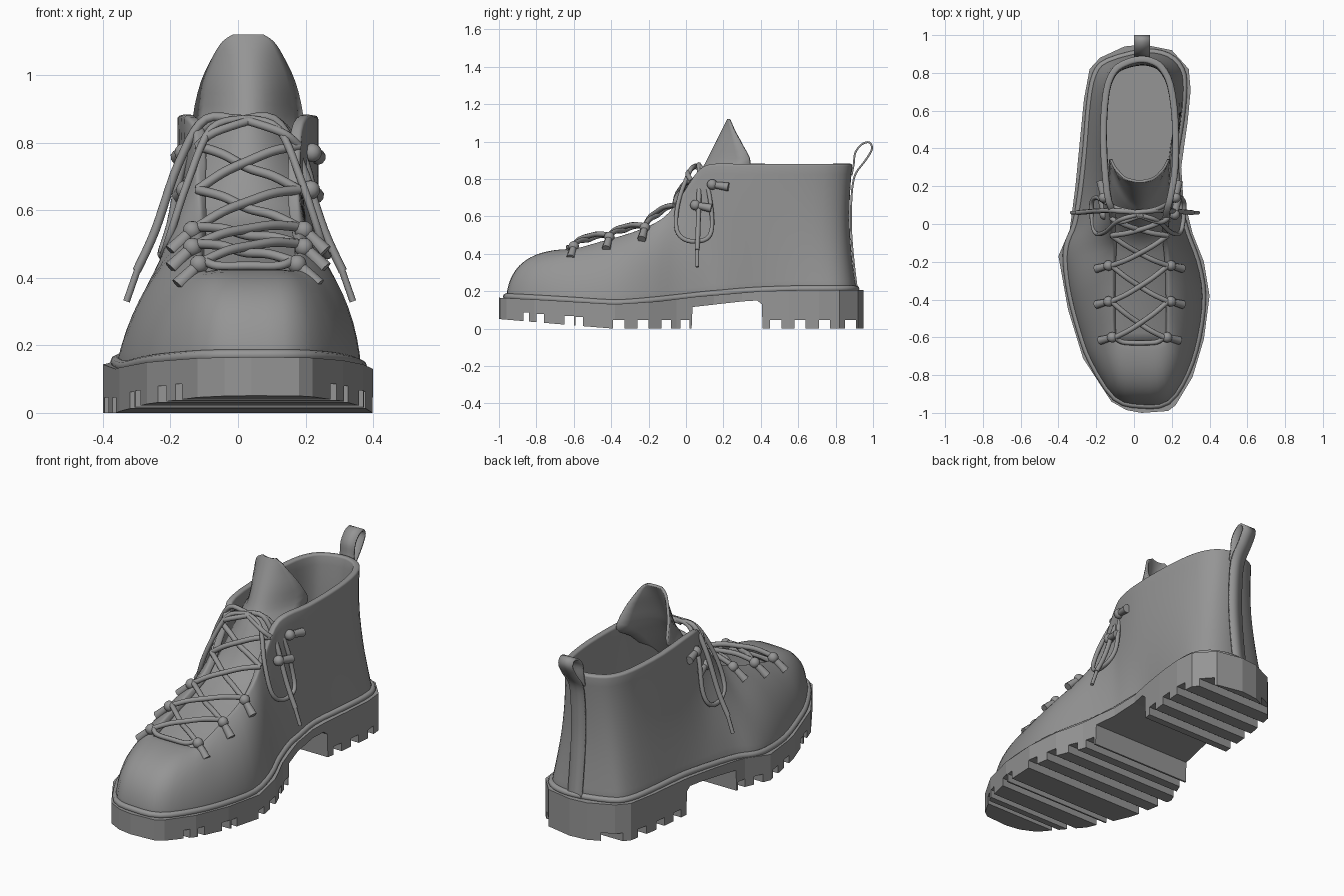
import bpy, bmesh, math
from mathutils import Vector

cube = bpy.data.objects.get("Cube")
if cube:
    bpy.data.objects.remove(cube, do_unlink=True)

grey = bpy.data.materials.new("boot grey")
grey.use_nodes = True
grey.diffuse_color = (0.3, 0.3, 0.3, 1)
grey.node_tree.nodes["Principled BSDF"].inputs["Base Color"].default_value = (0.3, 0.3, 0.3, 1)


def add(name, mesh, angle):
    obj = bpy.data.objects.new(name, mesh)
    bpy.context.collection.objects.link(obj)
    mesh.materials.clear()
    mesh.materials.append(grey)
    bpy.ops.object.select_all(action='DESELECT')
    obj.select_set(True)
    bpy.context.view_layer.objects.active = obj
    if angle:
        bpy.ops.object.shade_smooth_by_angle(angle=math.radians(angle))
    return obj


def smooth(pts, steps, closed=False):
    """Catmull-Rom through points of any dimension."""
    n, out = len(pts), []
    pick = (lambda i: pts[i % n]) if closed else (lambda i: pts[min(max(i, 0), n - 1)])
    for i in range(n if closed else n - 1):
        for s in range(steps):
            t = s / steps
            out.append(tuple(
                b + t * (c - a + t * (2 * a - 5 * b + 4 * c - d + t * (3 * (b - c) + d - a))) / 2
                for a, b, c, d in zip(pick(i - 1), pick(i), pick(i + 1), pick(i + 2))))
    return out if closed else out + [tuple(pts[-1])]


def loft(name, rings, closed=False, thick=0.01, offset=-1, bevel=0.0):
    bm = bmesh.new()
    grid = [[bm.verts.new(p) for p in ring] for ring in rings]
    for low, high in zip(grid, grid[1:]):
        n = len(low)
        for i in range(n if closed else n - 1):
            j = (i + 1) % n
            bm.faces.new((low[i], low[j], high[j], high[i]))
    mesh = bpy.data.meshes.new(name)
    bm.to_mesh(mesh)
    obj = add(name, mesh, 60)
    mod = obj.modifiers.new("thickness", 'SOLIDIFY')
    mod.thickness, mod.offset = thick, offset
    if bevel:
        mod = obj.modifiers.new("soft rim", 'BEVEL')
        mod.width, mod.segments, mod.angle_limit = bevel, 3, math.radians(60)


def tube(name, pts, radius, closed=False, steps=5):
    curve = bpy.data.curves.new(name, 'CURVE')
    curve.dimensions, curve.bevel_depth, curve.bevel_resolution = '3D', radius, 2
    curve.use_fill_caps = True
    path = smooth(pts, steps, closed)
    spline = curve.splines.new('POLY')
    spline.points.add(len(path) - 1)
    for point, co in zip(spline.points, path):
        point.co = (*co, 1)
    spline.use_cyclic_u = closed
    temp = bpy.data.objects.new(name, curve)
    bpy.context.collection.objects.link(temp)
    mesh = bpy.data.meshes.new_from_object(temp.evaluated_get(bpy.context.evaluated_depsgraph_get()))
    bpy.data.objects.remove(temp, do_unlink=True)
    add(name, mesh, 60)


def prism(name, pts, shift):
    bm = bmesh.new()
    face = bm.faces.new([bm.verts.new(p) for p in pts])
    new = bmesh.ops.extrude_face_region(bm, geom=[face])["geom"]
    bmesh.ops.translate(bm, vec=shift, verts=[v for v in new if isinstance(v, bmesh.types.BMVert)])
    bmesh.ops.recalc_face_normals(bm, faces=bm.faces)
    mesh = bpy.data.meshes.new(name)
    bm.to_mesh(mesh)
    return add(name, mesh, 0)


# Sole: side profile with lug grooves, trimmed to the footprint
SOLE_TOP = [(-1, .165), (-.8, .155), (-.38, .13), (-.15, .145), (.05, .17), (.4, .2), (.6, .205), (1, .205)]


def sole_top(y):
    for (a, za), (b, zb) in zip(SOLE_TOP, SOLE_TOP[1:]):
        if y <= b:
            return za + (zb - za) * (y - a) / (b - a)
    return zb


def tread(y):
    return max(0, -.4 - y) * .085


profile = [(-1, tread(-1))]
for y, w in [(-.87, .03), (-.8, .04), (-.65, .05), (-.59, .04), (-.39, .06), (-.26, .06), (-.13, .05), (-.03, .05)]:
    profile += [(y, tread(y)), (y, tread(y) + .045), (y + w, tread(y) + .045), (y + w, tread(y + w))]
profile += [(.03, 0), (.035, .115), (.3, .145), (.38, .15), (.405, .13), (.41, 0)]
for y in (.45, .58, .71, .85):
    profile += [(y, 0), (y, .045), (y + .06, .045), (y + .06, 0)]
profile += [(1, 0)] + SOLE_TOP[::-1]
footprint = [(.04, -1), (.18, -.99), (.22, -.96), (.31, -.81), (.37, -.61), (.4, -.38), (.37, -.2), (.31, -.05),
             (.26, .15), (.25, .3), (.285, .55), (.3, .71), (.29, .82), (.2, .92), (.05, .95), (-.05, .94),
             (-.18, .88), (-.235, .82), (-.265, .66), (-.31, .2), (-.34, -.03), (-.4, -.17), (-.35, -.45),
             (-.27, -.71), (-.12, -.94), (-.04, -.985)]
sole = prism("sole", [(-.6, y, z) for y, z in profile], (1.2, 0, 0))
cutter = prism("sole_cutter", [(x, y, -.1) for x, y in footprint], (0, 0, .6))
cut = sole.modifiers.new("footprint", 'BOOLEAN')
cut.operation, cut.object, cut.solver = 'INTERSECT', cutter, 'EXACT'
bpy.context.view_layer.objects.active = sole
bpy.ops.object.modifier_apply(modifier=cut.name)
bpy.data.objects.remove(cutter, do_unlink=True)

# Upper: each row joins a point on the sole (x, y) to one on the throat or collar edge (x, y, z)
C = .88
ROWS = [(.04, -.96, .04, -.62, .425), (.18, -.94, .12, -.62, .425), (.28, -.79, .17, -.6, .425),
        (.34, -.6, .18, -.45, .47), (.365, -.38, .18, -.28, .52), (.335, -.2, .18, -.13, .59),
        (.28, -.05, .18, -.04, .69), (.24, .1, .19, .06, .84), (.23, .2, .21, .14, C),
        (.22, .35, .235, .3, C), (.25, .55, .235, .55, C), (.265, .72, .21, .74, C),
        (.25, .82, .16, .84, C), (.18, .89, .1, .88, C), (.05, .91, .03, .89, C),
        (-.14, .86, -.05, .87, C), (-.205, .79, -.12, .82, C), (-.235, .64, -.165, .7, C),
        (-.255, .4, -.18, .45, C), (-.28, .18, -.16, .16, C), (-.31, .0, -.13, .06, .84),
        (-.35, -.1, -.12, -.04, .69), (-.36, -.2, -.11, -.13, .59), (-.335, -.38, -.11, -.28, .52),
        (-.285, -.57, -.11, -.45, .47), (-.225, -.73, -.1, -.6, .425), (-.1, -.92, -.05, -.62, .425)]
LEVELS = 12


def wall(row):
    xb, yb, xt, yt, zt = row
    f = min(max((.25 - yb) / .65, 0), 1)
    f = f * f * (3 - 2 * f)
    heel = min(max((yb - .6) / .3, 0), 1)
    flank = f * min(max((yb + .95) / .3, 0), 1)
    low, top = Vector((xb, yb, sole_top(yb) - .005)), Vector((xt, yt, zt))

    def ctrl(frac, height):
        p = low.lerp(top, frac)
        p.z = low.z + (top.z - low.z) * height
        return p
    a = ctrl(.5 - .46 * f + .03 * flank, .33 + .37 * f - .17 * flank)
    b = ctrl(1.15 - .75 * f + .2 * flank, .67 + .32 * f - .12 * flank)
    out = []
    for k in range(LEVELS + 1):
        t = k / LEVELS
        s = 1 - t
        p = low * s ** 3 + a * (3 * s * s * t) + b * (3 * s * t * t) + top * t ** 3
        p.y -= .02 * heel * math.sin(math.pi * t)
        out.append(p)
    return out


loft("upper", list(zip(*[wall(r) for r in smooth(ROWS, 3, True)])), True, .035, -1, .012)
tube("welt", [(r[0], r[1], sole_top(r[1]) + .008) for r in ROWS], .017, True, 3)

# Tongue: curved strip given by centre y, z, half width, edge setback, edge drop
spine = [(-.64, .4, .15, 0, .02), (-.4, .47, .16, 0, .03), (-.2, .54, .16, .01, .03), (-.09, .6, .16, .03, .03),
         (-.01, .7, .16, .08, .03), (.06, .82, .16, .17, .01), (.1, .88, .163, .24, 0),
         (.15, .98, .14, .15, 0), (.19, 1.06, .102, .065, 0), (.21, 1.1, .075, .025, 0), (.22, 1.12, .045, .005, 0)]
us = [i / 6 - 1 for i in range(13)]
loft("tongue", [[(.03 + w * u, y + back * u * u, z - drop * u * u) for u in us]
                for y, z, w, back, drop in smooth(spine, 3)], False, .014)

# Heel strip and pull loop
strip = smooth([(.915, .2), (.897, .35), (.884, .5), (.882, .62), (.889, .75), (.908, .83), (.96, .9), (.994, .96),
                (.98, .995), (.94, .985), (.905, .94), (.897, .88), (.885, .82)], 4)
loft("pull_loop", [[(x, y, z) for x in (.0, .085)] for y, z in strip], False, .01, 0)

# Lace hooks: a bead on the throat edge and a tapered stud pointing outward
EYES = [(-.6, .45), (-.41, .5), (-.22, .55), (-.06, .66), (.03, .79)]


def eye(i, side, reach=.15):
    y, z = EYES[i]
    return Vector((.03 + side * (reach - (.02 if i == 0 else 0)), y, z))


def hook(name, at, direction):
    bm = bmesh.new()
    bmesh.ops.create_uvsphere(bm, u_segments=12, v_segments=8, radius=.028)
    d = Vector(direction).normalized()
    turn = d.to_track_quat('Z', 'Y').to_matrix().to_4x4()
    turn.translation = d * .045
    bmesh.ops.create_cone(bm, cap_ends=True, segments=10, radius1=.017, radius2=.023, depth=.09, matrix=turn)
    bmesh.ops.translate(bm, vec=at, verts=bm.verts)
    mesh = bpy.data.meshes.new(name)
    bm.to_mesh(mesh)
    add(name, mesh, 40)


for side, label in ((1, "left"), (-1, "right")):
    for i in range(3):
        hook(f"{label}_hook_{i + 1}", eye(i, side, .165) - Vector((0, 0, .01)), (side * .75, -.2, -.75))
    hook(f"{label}_hook_4", Vector((.03 + side * .185, .05, .66)), (side * .2, 1, -.2))
    hook(f"{label}_hook_5", Vector((.03 + side * .19, .14, .77)), (side * .2, 1, -.15))

    # Crossing laces, arched over the tongue
    for i in range(4):
        a, b = eye(i, -side), eye(i + 1, side)
        mid = (a + b) / 2 + Vector((0, -.015, .01 + side * .01))
        lift = Vector((0, -.005, .008))
        tube(f"{label}_lace_{i + 1}", [a, a.lerp(mid, .5) + lift, mid, mid.lerp(b, .5) + lift, b], .014)

    # Bow loop and hanging tail
    def sway(pts, shift):
        return [(shift + side * x, y, z) for x, y, z in pts]
    tube(f"{label}_bow_loop", sway([(0, .05, .87), (.1, .02, .84), (.17, -.04, .68), (.22, -.05, .53), (.24, .01, .47),
                                    (.245, .11, .48), (.22, .14, .56), (.18, .12, .74), (.1, .08, .86),
                                    (0, .06, .87)], .02), .012)
    tube(f"{label}_lace_tail", sway([(-.02, .06, .86), (.1, .07, .87), (.18, .07, .74), (.25, .065, .54),
                                     (.305, .06, .42)], .005), .013)
    tube(f"{label}_lace_tip", sway([(.3, .06, .43), (.335, .06, .33)], .005), .01)
    tube(f"{label}_top_lace", [eye(4, side), (.03 + side * .1, .01, .83), (.03 - side * .02, .05, .87)], .013)

tube("toe_lace", [eye(0, -1), (-.06, -.625, .435), (.03, -.63, .435), (.12, -.625, .435), eye(0, 1)], .013)
